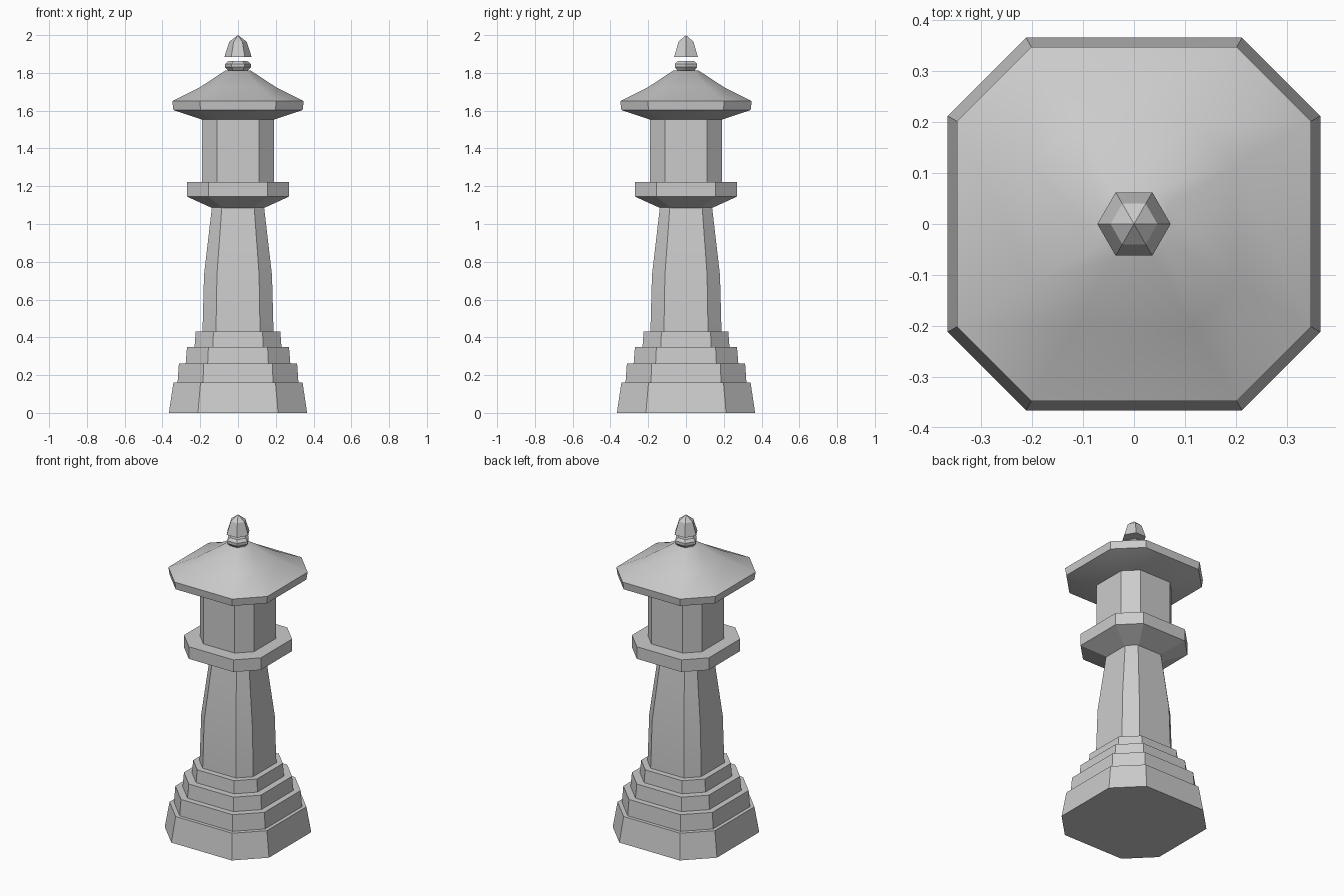
import bpy, bmesh, math

if "Cube" in bpy.data.objects:
    bpy.data.objects.remove(bpy.data.objects["Cube"])

FLAT = 0.58  # half length of a main side relative to the half width


def octagon(h, flat=FLAT):
    c = h * flat
    return [(c, -h), (h, -c), (h, c), (c, h), (-c, h), (-h, c), (-h, -c), (-c, -h)]


def hexagon(r):
    return [(r * math.cos(i * math.pi / 3), r * math.sin(i * math.pi / 3)) for i in range(6)]


def loft(name, profile, section, smooth=False):
    """Stack sections through (half width, z) pairs; a zero width makes a tip."""
    bm = bmesh.new()
    rings = []
    for size, z in profile:
        pts = section(size) if size > 0 else [(0, 0)]
        rings.append([bm.verts.new((x, y, z)) for x, y in pts])
    for a, b in zip(rings, rings[1:]):
        n = len(a)
        for i in range(n):
            j = (i + 1) % n
            if len(b) == 1:
                bm.faces.new((a[i], a[j], b[0]))
            else:
                bm.faces.new((a[i], a[j], b[j], b[i]))
    bm.faces.new(rings[0][::-1])
    if len(rings[-1]) > 1:
        bm.faces.new(rings[-1])
    mesh = bpy.data.meshes.new(name)
    bm.to_mesh(mesh)
    bm.free()
    obj = bpy.data.objects.new(name, mesh)
    bpy.context.collection.objects.link(obj)
    if smooth:
        bpy.ops.object.select_all(action='DESELECT')
        obj.select_set(True)
        bpy.context.view_layer.objects.active = obj
        bpy.ops.object.shade_smooth_by_angle(angle=math.radians(32))
    return obj


# Stepped base
steps = [(0.366, 0.342, 0.0, 0.16), (0.320, 0.313, 0.16, 0.262),
         (0.277, 0.270, 0.262, 0.35), (0.230, 0.224, 0.35, 0.43)]
for i, (low, high, z0, z1) in enumerate(steps):
    loft(f"base_step_{i + 1}", [(low, z0), (high, z1)], octagon)

# Tapering shaft
loft("shaft", [(0.188, 0.43), (0.180, 0.73), (0.138, 1.09)],
     lambda h: octagon(h, 0.62), smooth=True)

# Flared platform under the lantern
loft("platform", [(0.138, 1.085), (0.270, 1.145), (0.270, 1.222)], octagon)

# Lantern chamber
loft("lantern_chamber", [(0.190, 1.222), (0.190, 1.56)], octagon)

# Roof with a gently hollowed slope
loft("roof", [(0.190, 1.553), (0.342, 1.603), (0.348, 1.65),
              (0.200, 1.725), (0.066, 1.813)], octagon, smooth=True)

# Six-sided collar and bud on top, with a small gap between them
loft("finial_collar", [(0.050, 1.81), (0.068, 1.83), (0.068, 1.847), (0.050, 1.863)], hexagon)
loft("finial_bud", [(0.072, 1.885), (0.046, 1.965), (0, 2.0)], hexagon)
